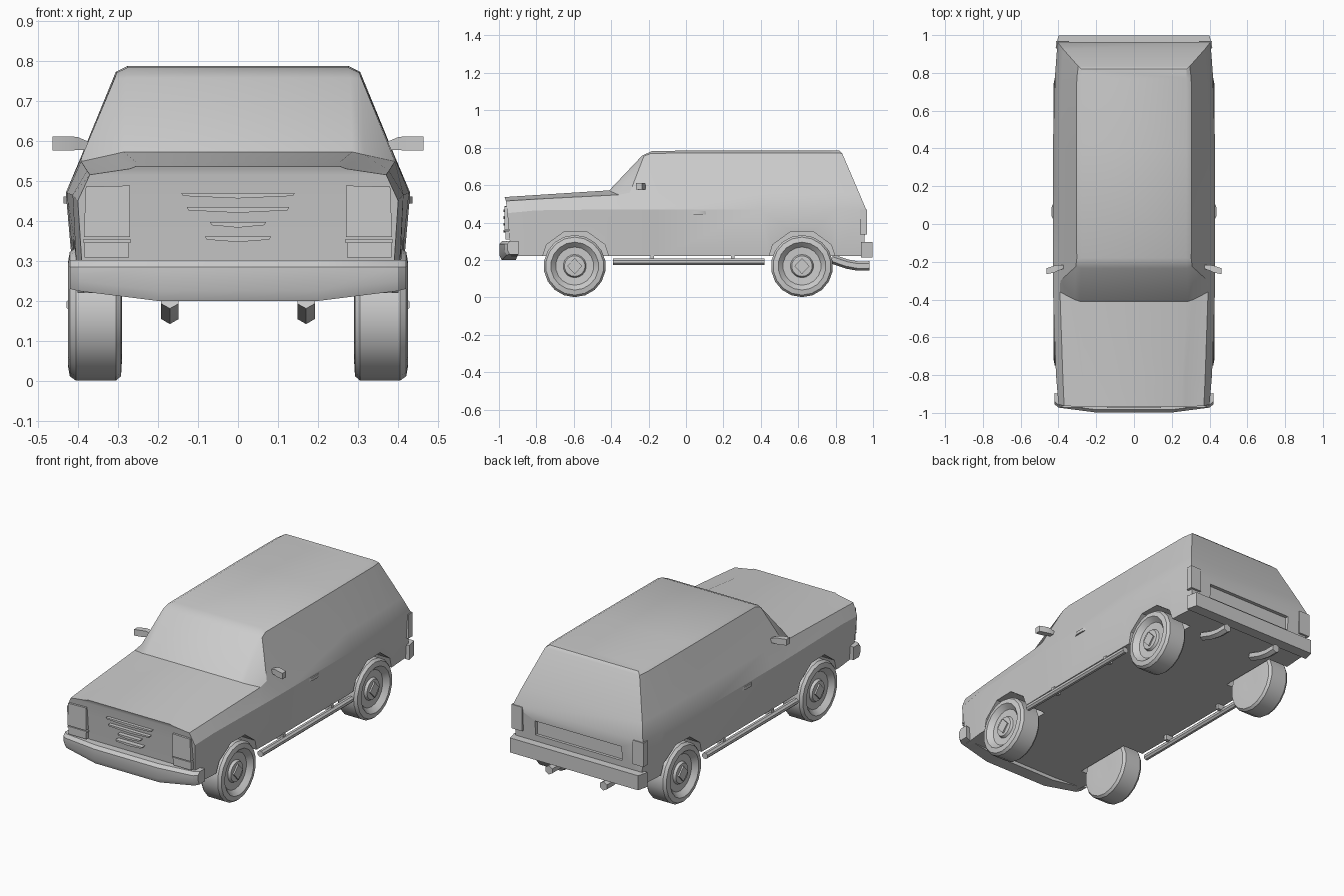
import bpy, bmesh, math
from mathutils import Vector

if "Cube" in bpy.data.objects:
    bpy.data.objects.remove(bpy.data.objects["Cube"])


def finish(name, bm, mirror=False, angle=30):
    bmesh.ops.recalc_face_normals(bm, faces=bm.faces)
    me = bpy.data.meshes.new(name)
    bm.to_mesh(me)
    bm.free()
    ob = bpy.data.objects.new(name, me)
    bpy.context.collection.objects.link(ob)
    if mirror:
        m = ob.modifiers.new("Mirror", 'MIRROR')
        m.use_mirror_merge = False
    smooth(ob, angle)
    return ob


def smooth(ob, angle):
    bpy.ops.object.select_all(action='DESELECT')
    ob.select_set(True)
    bpy.context.view_layer.objects.active = ob
    bpy.ops.object.shade_smooth_by_angle(angle=math.radians(angle))


def loft(name, rings, mirror=False, angle=30):
    bm = bmesh.new()
    vs = [[bm.verts.new(p) for p in r] for r in rings]
    n = len(vs[0])
    for a, b in zip(vs, vs[1:]):
        for i in range(n):
            j = (i + 1) % n
            bm.faces.new((a[i], a[j], b[j], b[i]))
    for r in (vs[0], vs[-1]):
        bm.faces.new(r)
    return finish(name, bm, mirror, angle)


def prism(name, pts, lo, hi, axis, mirror=False):
    def at(p, t):
        q = list(p)
        q.insert(axis, t)
        return q
    return loft(name, [[at(p, t) for p in pts] for t in (lo, hi)], mirror)


def rect(a0, a1, b0, b1):
    return [(a0, b0), (a1, b0), (a1, b1), (a0, b1)]


def ring(c, direction, r, n=8):
    q = Vector(direction).to_track_quat('Z', 'Y')
    return [Vector(c) + q @ Vector((r * math.cos(2 * math.pi * (i + .5) / n),
                                    r * math.sin(2 * math.pi * (i + .5) / n), 0)) for i in range(n)]


def wheel(name, y):
    # (x, radius) profile turned around the axle
    prof = [(.292, .05), (.29, .12), (.292, .155), (.305, .166), (.405, .166), (.420, .155),
            (.425, .128), (.415, .118), (.398, .102), (.396, .062), (.41, .055), (.412, .03)]
    loft(name, [ring((x, y, .167), (1, 0, 0), r, 18) for x, r in prof], True, 35)
    prism(name + "_cap", [(y, .21), (y + .04, .167), (y, .124), (y - .04, .167)], .40, .42, 0, True)


# Body shell: right-hand half sections (x, y, z) from sill to roof or bonnet
sections = [
    [(.385, -.935, .22), (.40, -.955, .45), (.37, -.963, .515), (.27, -.968, .53), (.255, -.97, .536)],
    [(.40, -.80, .22), (.413, -.80, .465), (.377, -.80, .525), (.272, -.80, .54), (.255, -.80, .547)],
    [(.405, -.42, .22), (.427, -.42, .47), (.392, -.36, .548), (.315, -.40, .565), (.285, -.41, .572)],
    [(.408, -.22, .22), (.43, -.22, .47), (.39, -.30, .56), (.308, -.225, .755), (.28, -.235, .757)],
    [(.408, -.15, .22), (.43, -.15, .47), (.39, -.15, .56), (.303, -.185, .77), (.275, -.18, .783)],
    [(.408, .40, .22), (.43, .40, .47), (.392, .40, .56), (.305, .40, .772), (.277, .40, .786)],
    [(.40, .80, .22), (.417, .80, .475), (.383, .79, .56), (.303, .77, .772), (.277, .77, .786)],
    [(.39, .95, .22), (.405, .963, .47), (.375, .925, .56), (.295, .835, .77), (.277, .82, .784)],
]
bm = bmesh.new()
sides = []
for s in sections:
    right = [bm.verts.new(p) for p in s]
    left = [bm.verts.new((-x, y, z)) for x, y, z in s]
    sides.append((right, left))
for (ra, la), (rb, lb) in zip(sides, sides[1:]):
    a, b = ra + la[::-1], rb + lb[::-1]
    for i in range(len(a)):
        j = (i + 1) % len(a)
        bm.faces.new((a[i], a[j], b[j], b[i]))
for r, l in (sides[0], sides[-1]):
    for i in range(4):
        bm.faces.new((r[i], r[i + 1], l[i + 1], l[i]))
body = finish("body_shell", bm)

# Wheel arches and rear plate recess cut from the shell
cutters = []
for y in (-.59, .62):
    pts = [(y + .193 * math.cos(math.pi * k / 5), .168 + .193 * math.sin(math.pi * k / 5)) for k in range(10)]
    for lo, hi in ((.275, .6), (-.6, -.275)):
        cutters.append(prism("arch_cutter", pts, lo, hi, 0))
cutters.append(prism("plate_cutter", rect(-.27, .27, .33, .41), .94, 1.1, 1))
for c in cutters:
    c.hide_render = True
    m = body.modifiers.new("Cut", 'BOOLEAN')
    m.operation = 'DIFFERENCE'
    m.solver = 'EXACT'
    m.object = c
    bpy.context.view_layer.objects.active = body
    bpy.ops.object.modifier_apply(modifier=m.name)
    bpy.data.objects.remove(c, do_unlink=True)
smooth(body, 28)

# Wheels
wheel("front_wheel", -.595)
wheel("rear_wheel", .62)

# Front bumper: outline swept across the width, wrapping at the corners
bumper = []
for x, yf, zb, yb in ((-.42, -.955, .23, -.895), (-.40, -.972, .225, -.90), (-.2, -.998, .20, -.91),
                      (.2, -.998, .20, -.91), (.40, -.972, .225, -.90), (.42, -.955, .23, -.895)):
    bumper.append([(x, yb, zb), (x, yf + .012, zb), (x, yf, zb + .025),
                   (x, yf, .285), (x, yf + .015, .302), (x, yb, .302)])
loft("front_bumper", bumper)

# Rear bumper
prism("rear_bumper", [(-.415, .935), (.415, .935), (.40, .998), (-.40, .998)], .213, .295, 2)

# Lamps
prism("headlight", [(.27, .36), (.385, .36), (.38, .485), (.27, .488)], -.971, -.93, 1, True)
prism("indicator", rect(.272, .383, .308, .345), -.964, -.93, 1, True)
prism("indicator_trim", rect(.268, .386, .345, .354), -.968, -.93, 1, True)
prism("tail_light", rect(.345, .412, .335, .47), .93, .968, 1, True)

# Grille slats
for w, z in ((.142, .466), (.128, .430), (.070, .393), (.083, .357)):
    prism("grille_slat", [(-w, z + .004), (w, z + .004), (w - .005, z - .004),
                          (0, z - .010), (-w + .005, z - .004)], -.975, -.94, 1)

# Door mirrors: stalk widening into the mirror head
mirror_rings = []
for x, y, z, hy, hz in ((.365, -.225, .585, .009, .009), (.40, -.232, .593, .015, .016),
                        (.42, -.238, .593, .018, .018), (.463, -.25, .593, .016, .017)):
    mirror_rings.append([(x, y - hy, z - hz), (x, y + hy, z - hz), (x, y + hy, z + hz), (x, y - hy, z + hz)])
loft("door_mirror", mirror_rings, True)

# Door handles
prism("door_handle", [(.41, .025), (.428, .025), (.436, .04), (.436, .09), (.428, .107), (.41, .107)],
      .443, .461, 2, True)

# Side steps with brackets
loft("side_step", [ring((.412, y, .19), (0, 1, 0), .018) for y in (-.39, .42)], True)
for y in (-.18, .25):
    prism("step_bracket", rect(.37, .415, .19, .225), y - .01, y + .01, 1, True)

# Twin tail pipes
pipe = [((.17, .78, .205), (0, 1, -.3)), ((.17, .86, .178), (0, 1, -.25)),
        ((.17, .92, .167), (0, 1, -.1)), ((.17, .98, .168), (0, 1, 0))]
loft("tail_pipe", [ring(c, d, .025, 6) for c, d in pipe], True, 40)
